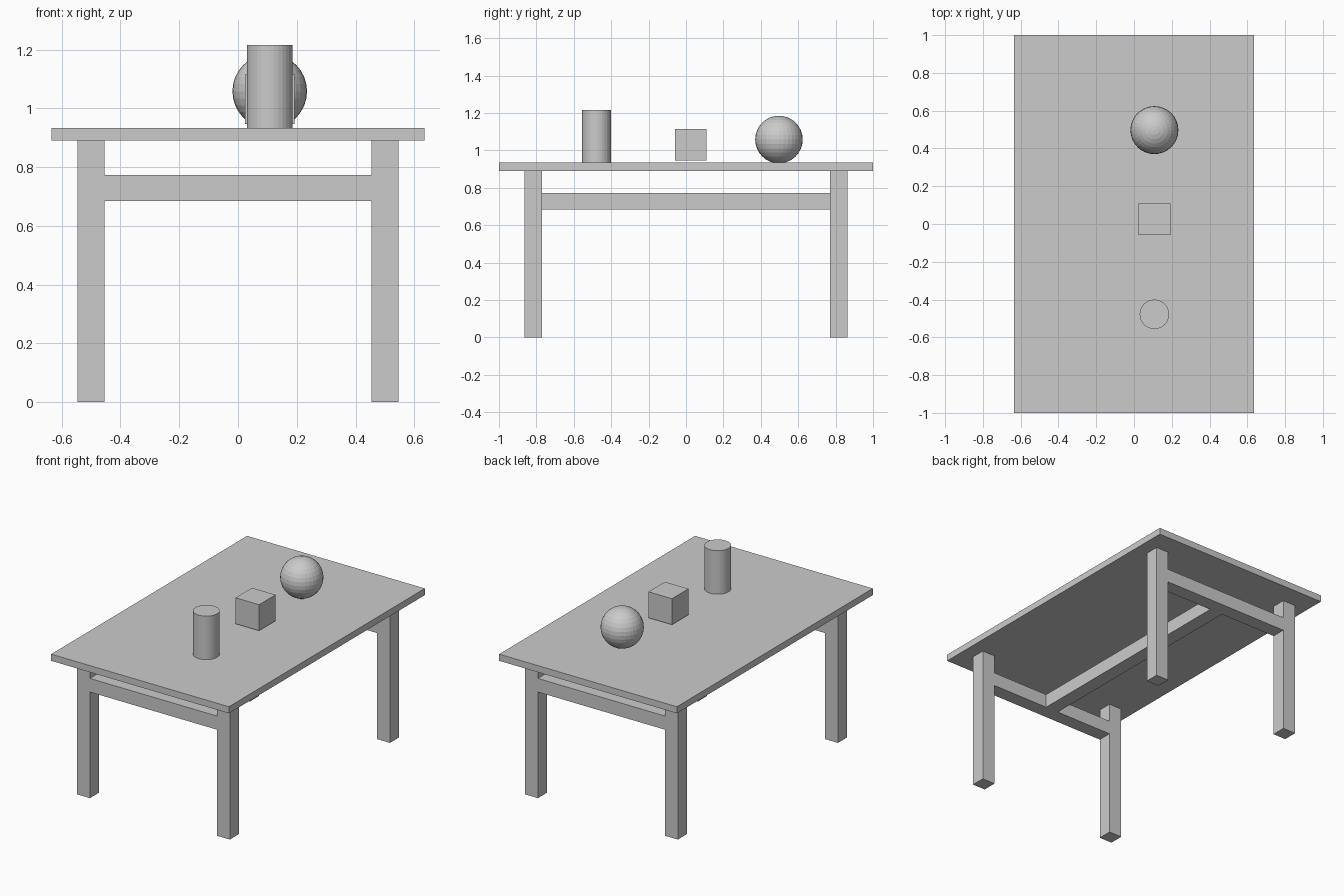
import bpy

if "Cube" in bpy.data.objects:
    bpy.data.objects.remove(bpy.data.objects["Cube"])


def box(name, x, y, z):
    """Box from (min, max) extents on each axis."""
    ext = (x, y, z)
    bpy.ops.mesh.primitive_cube_add(size=1, location=[(a + b) / 2 for a, b in ext])
    ob = bpy.context.object
    ob.name = name
    ob.scale = [b - a for a, b in ext]
    bpy.ops.object.transform_apply(location=False, rotation=False, scale=True)
    return ob


def span(side, inner, outer):
    """Extent on the positive or negative side of an axis."""
    return tuple(sorted((side * inner, side * outer)))


LEG_X = (0.454, 0.546)
LEG_Y = (0.771, 0.863)
RAIL_Z = (0.685, 0.773)
TOP_Z = (0.891, 0.934)

# Table top
box("table_top", (-0.635, 0.635), (-1, 1), TOP_Z)

# Legs and the end rails between them
for sy, end in ((-1, "front"), (1, "back")):
    for sx, side in ((-1, "left"), (1, "right")):
        box(f"{end}_{side}_leg", span(sx, *LEG_X), span(sy, *LEG_Y), (0, TOP_Z[0]))
    box(f"{end}_rail", (-LEG_X[0], LEG_X[0]), span(sy, *LEG_Y), RAIL_Z)

# Long centre stretcher
box("centre_stretcher", (-0.046, 0.046), (-LEG_Y[0], LEG_Y[0]), RAIL_Z)

# Objects on the table
OX = 0.108
bpy.ops.mesh.primitive_cylinder_add(vertices=32, radius=0.078, depth=0.281,
                                    location=(OX, -0.478, 1.0745))
bpy.context.object.name = "cylinder_ornament"
bpy.ops.mesh.primitive_cube_add(size=0.168, location=(OX, 0.025, 1.031))
bpy.context.object.name = "cube_ornament"
bpy.ops.mesh.primitive_uv_sphere_add(segments=32, ring_count=16, radius=0.127,
                                     location=(OX, 0.497, 1.058))
bpy.context.object.name = "sphere_ornament"
